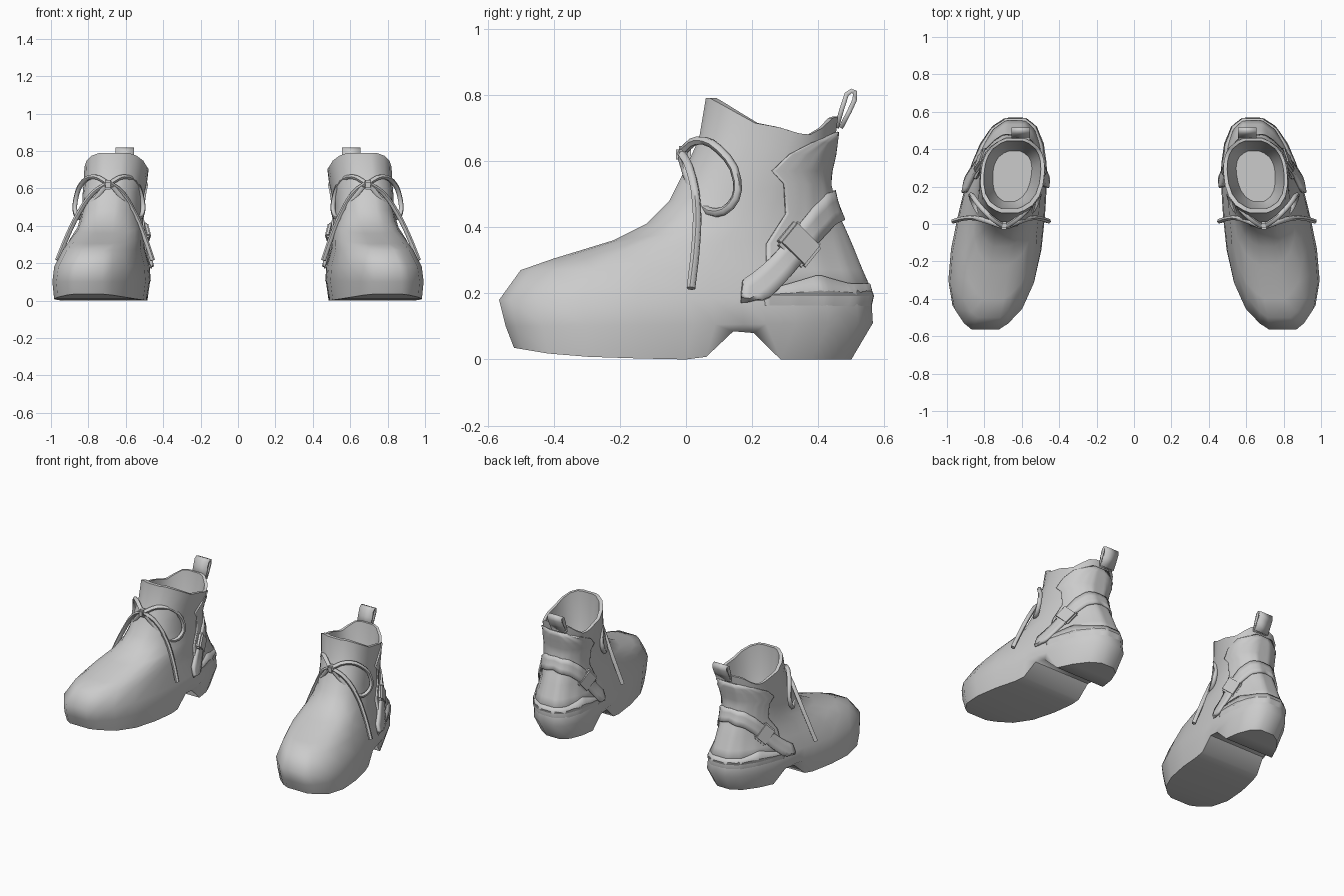
import bpy, bmesh, math
from mathutils import Vector, Matrix
from mathutils.bvhtree import BVHTree

if "Cube" in bpy.data.objects:
    bpy.data.objects.remove(bpy.data.objects["Cube"])

grey = bpy.data.materials.new("light_grey")
grey.diffuse_color = (0.6, 0.6, 0.6, 1)
grey.use_nodes = True
grey.node_tree.nodes["Principled BSDF"].inputs["Base Color"].default_value = grey.diffuse_color


def finish(name, bm, thickness=0, angle=38):
    """Turn a bmesh into a smooth object, mirrored to give the pair."""
    me = bpy.data.meshes.new(name)
    bm.to_mesh(me)
    ob = bpy.data.objects.new(name, me)
    bpy.context.collection.objects.link(ob)
    me.materials.append(grey)
    bpy.ops.object.select_all(action='DESELECT')
    ob.select_set(True)
    bpy.context.view_layer.objects.active = ob
    bpy.ops.object.shade_smooth_by_angle(angle=math.radians(angle))
    if thickness:
        sol = ob.modifiers.new("thickness", 'SOLIDIFY')
        sol.thickness, sol.offset = thickness, 0
    ob.modifiers.new("pair", 'MIRROR').use_mirror_merge = False
    return ob


# ---- boot body: stacked rings from sole to collar, then down the lining
STATIONS = [0, .03, .1, .22, .37, .51, .57, .65, .71, .79, .88, .96, 1]
SOLE_Z = [.035, .03, .018, .008, .003, 0, .008, .085, .08, 0, 0, 0, 0]
COLLAR_Z = [.79, .79, .775, .748, .715, .705, .7, .69, .683, .68, .70, .73, .735]
# front y, front z, back y, back z, front centre x, back centre x, half widths
RINGS = [
    (-.52, 0, .50, 0, .80, .628, .268, .175),
    (-.545, .10, .565, .11, .80, .628, .276, .194),
    (-.565, .18, .560, .19, .795, .633, .266, .192),
    (-.50, .27, .52, .28, .775, .64, .223, .178),
    (-.40, .305, .48, .38, .75, .64, .202, .168),
    (-.22, .36, .45, .44, .72, .645, .172, .165),
    (-.12, .41, .43, .50, .71, .645, .155, .165),
    (-.05, .48, .43, .54, .70, .645, .150, .166),
    (.00, .58, .435, .58, .69, .642, .155, .168),
    (.04, .67, .445, .62, .675, .636, .163, .170),
    (.06, 0, .46, 0, .665, .635, .170, .170),
    (.082, 0, .445, 0, .665, .637, .150, .152),
    (.09, .60, .425, .60, .665, .64, .130, .140),
    (.12, .48, .39, .48, .665, .64, .095, .11),
]
bm = bmesh.new()
loops = []
for i, (yf, zf, yb, zb, cf, cb, wf, wb) in enumerate(RINGS):
    sides = ([], [])
    for k, s in enumerate(STATIONS):
        z = zf + (zb - zf) * s
        if i == 0:
            z = SOLE_Z[k]
        elif i in (10, 11):
            z = COLLAR_Z[k]
        p = 2.9 if s > .5 and i < 3 else 2.45
        shape = max(.27, (1 - abs(2 * s - 1) ** p) ** (1 / p))
        w = (wf + (wb - wf) * s) * shape
        c = cf + (cb - cf) * s
        for j, sign in enumerate((-1, 1)):
            sides[j].append(bm.verts.new((c + sign * w, yf + (yb - yf) * s, z)))
    loops.append(sides[0] + sides[1][::-1])
n = len(loops[0])
for a, b in zip(loops, loops[1:]):
    for k in range(n):
        m = (k + 1) % n
        bm.faces.new((a[k], a[m], b[m], b[k]))
for ring in (loops[0], loops[-1]):      # sole and insole
    for k in range(len(STATIONS) - 1):
        bm.faces.new((ring[k], ring[k + 1], ring[n - 2 - k], ring[n - 1 - k]))
bmesh.ops.recalc_face_normals(bm, faces=bm.faces)
bm.normal_update()
tree = BVHTree.FromBMesh(bm)
finish("boot_body", bm, angle=48)


def on_boot(deg, z, lift):
    """Point on the boot at an angle from the heel, lifted off the surface."""
    a = math.radians(deg)
    out = Vector((math.sin(a), math.cos(a), 0))
    axis = Vector((.645, .25, z))
    hit = tree.ray_cast(axis + out, -out)[0]
    return (hit or axis + out * .18) + out * lift


def interp(table, v):
    for (a, p), (b, q) in zip(table, table[1:]):
        if v <= b:
            return p + (q - p) * (v - a) / (b - a)
    return table[-1][1]


def sheet(name, rows, thickness):
    bm = bmesh.new()
    vs = [[bm.verts.new(p) for p in row] for row in rows]
    for a, b in zip(vs, vs[1:]):
        for k in range(len(a) - 1):
            bm.faces.new((a[k], a[k + 1], b[k + 1], b[k]))
    bmesh.ops.recalc_face_normals(bm, faces=bm.faces)
    return finish(name, bm, thickness)


COLS = [k / 24 for k in range(-24, 25)]

# ---- raised heel counter panel
EDGE = [(.19, 103), (.27, 92), (.35, 92), (.40, 82), (.44, 73), (.53, 75),
        (.57, 87), (.62, 70), (.655, 48), (.685, 16)]
sheet("heel_panel", [[on_boot(u * a, z, .004) for u in COLS] for z, a in EDGE], .011)

# ---- heel cup with a peaked top edge, sinking into the heel at its base
TOP = [(0, .228), (25, .228), (48, .255), (93, .21)]
rows = [[on_boot(u * 93, z, lift) for u in COLS]
        for z, lift in ((.115, -.014), (.15, -.009), (.19, .003))]
rows.append([on_boot(u * 93, interp(TOP, abs(u * 93)), .009) for u in COLS])
sheet("heel_cup", rows, .010)

# ---- strap around the heel
STRAP = [(0, .47), (25, .455), (45, .405), (67, .33), (107, .18)]
HALF = [(0, .04), (45, .055), (107, .06)]
rows = []
for f in (-1, -.33, .33, 1):
    rows.append([on_boot(u * 107, max(.18, interp(STRAP, abs(u * 107))
                                      + f * interp(HALF, abs(u * 107))), .014)
                 for u in COLS])
sheet("heel_strap", rows, .018)

# ---- square buckle on each side of the strap
for label, sign in (("outer", 1), ("inner", -1)):
    p, q, c = [on_boot(sign * d, interp(STRAP, d), .014) for d in (52, 72, 62)]
    t = (p - q).normalized()
    out = Vector((c.x - .645, (c.y - .25) * .6, 0))
    out = (out - t * out.dot(t)).normalized()
    b = out.cross(t)
    mat = Matrix((t, b, out)).transposed().to_4x4()
    mat.translation = c
    bm = bmesh.new()
    bmesh.ops.create_cube(bm, size=1)
    bmesh.ops.scale(bm, vec=(.10, .118, .034), verts=bm.verts)
    bmesh.ops.bevel(bm, geom=bm.edges[:], offset=.01, segments=2, affect='EDGES')
    bmesh.ops.transform(bm, matrix=mat, verts=bm.verts)
    finish(label + "_buckle", bm)

# ---- folded pull tab at the back of the collar
TAB = [(.455, .70), (.472, .76), (.486, .802), (.50, .812), (.511, .808),
       (.510, .785), (.494, .75), (.468, .70)]
sheet("pull_tab", [[(x, y, z) for y, z in TAB] for x in (.557, .655)], .014)


# ---- laces: two bow loops and two hanging ends
def lace(name, pts, radius=.0135):
    cu = bpy.data.curves.new(name, 'CURVE')
    cu.dimensions = '3D'
    cu.bevel_depth, cu.bevel_resolution = radius, 1
    cu.resolution_u, cu.use_fill_caps = 3, True
    sp = cu.splines.new('BEZIER')
    sp.bezier_points.add(len(pts) - 1)
    for bp, p in zip(sp.bezier_points, pts):
        bp.co = p
        bp.handle_left_type = bp.handle_right_type = 'AUTO'
    tmp = bpy.data.objects.new(name, cu)
    bpy.context.collection.objects.link(tmp)
    bm = bmesh.new()
    bm.from_mesh(tmp.to_mesh())
    bpy.data.objects.remove(tmp)
    finish(name, bm, angle=60)


LOOP = [(.70, -.01, .63), (.765, .035, .662), (.828, .10, .635), (.868, .155, .54),
        (.868, .135, .465), (.835, .07, .447), (.775, .015, .53), (.71, -.012, .61)]
END = [(.70, -.015, .625), (.77, .01, .58), (.85, .032, .47), (.91, .03, .35),
       (.965, .015, .215)]
for label, loop_k, end_k in (("outer", 1, 1), ("inner", -1, -.85)):
    lace(label + "_lace_loop", [(.69 + (x - .69) * loop_k, y, z) for x, y, z in LOOP])
    lace(label + "_lace_end", [(.69 + (x - .69) * end_k, y, z) for x, y, z in END])

bm = bmesh.new()
bmesh.ops.create_cube(bm, size=1)
bmesh.ops.scale(bm, vec=(.045, .045, .05), verts=bm.verts)
bmesh.ops.bevel(bm, geom=bm.edges[:], offset=.01, segments=2, affect='EDGES')
bmesh.ops.translate(bm, vec=(.695, -.008, .62), verts=bm.verts)
finish("lace_knot", bm)
